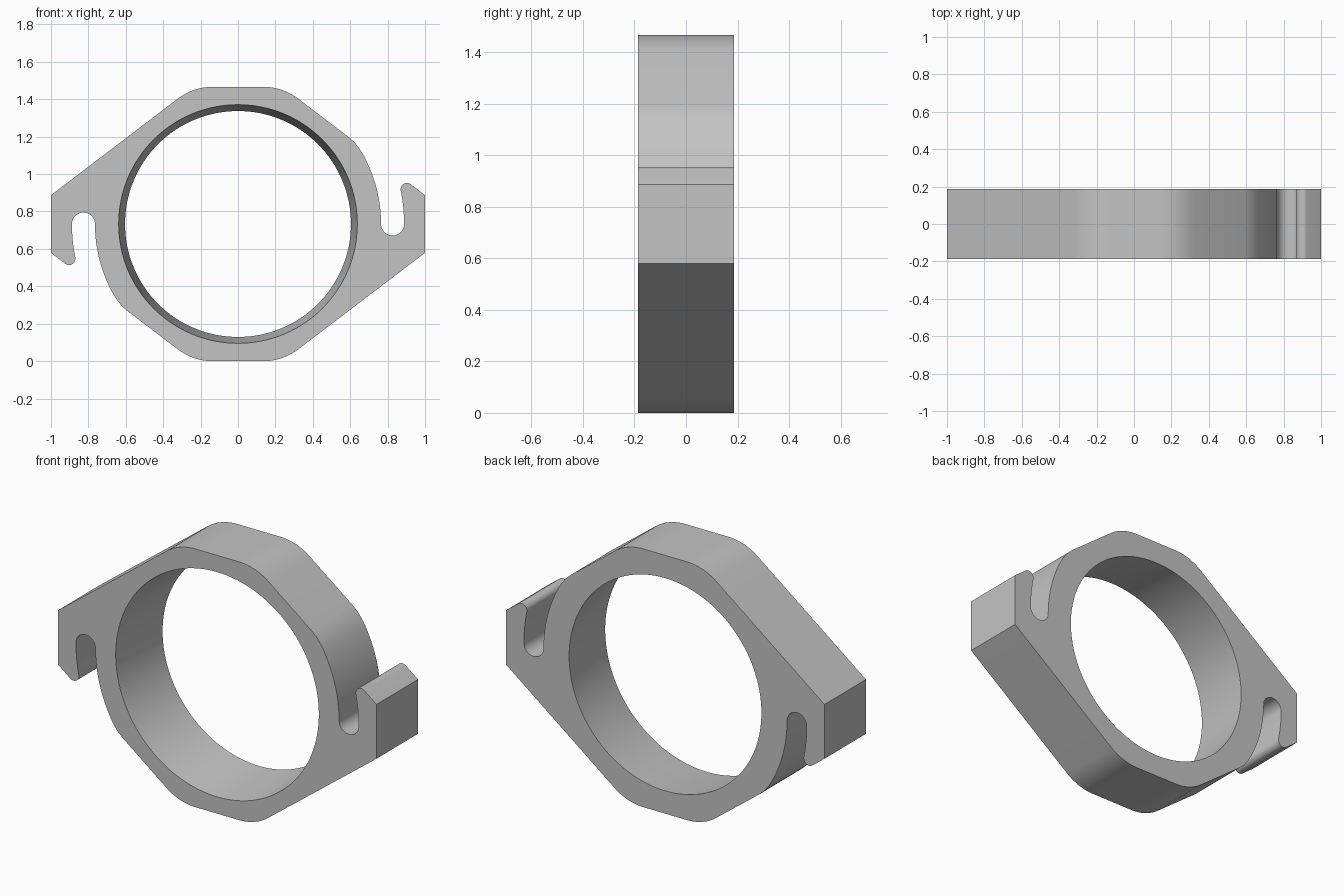
import bpy
import bmesh
from math import sin, cos, radians, tau

old = bpy.data.objects.get("Cube")
if old:
    bpy.data.objects.remove(old, do_unlink=True)

CENTRE_Z = 0.733
HALF_DEPTH = 0.186
FRONT_BORE, BACK_BORE = 0.638, 0.604
BORE_SIDES = 128
SLOPE = 52.8      # direction in which the slanted flats face
TIP = 11.6        # angle of the hook tip around the bore axis


def arc(cx, cz, r, start, end, steps, skip=0):
    """Points on a circle; skip=1 leaves out a start shared with the last curve."""
    angles = [radians(start + (end - start) * i / steps) for i in range(skip, steps + 1)]
    return [(cx + r * cos(a), cz + r * sin(a)) for a in angles]


# Right half of the outline, clockwise about the bore axis
tip_x, tip_z = 0.922 * cos(radians(TIP)), 0.922 * sin(radians(TIP))
half = arc(0.138, 0.433, 0.3, 90, SLOPE, 10)                # upper rounded corner
half += [(0.59, 0.466), (0.625, 0.435)]                     # short slanted flat
half += arc(0, 0, 0.765, 31, 0, 12)                         # body beside the slot
half += arc(0.8265, 0, 0.0615, 180, 360, 18, 1)             # slot bottom
half += arc(0, 0, 0.888, 0, TIP, 5, 1)                      # inner side of the hook
half += arc(tip_x, tip_z, 0.034, 180 + TIP, SLOPE, 12, 1)   # hook tip
half += [(1, 0.154), (1, -0.154)]                           # flat end
half += arc(0.138, -0.433, 0.3, -SLOPE, -90, 10)            # lower rounded corner

# The other half is the same shape turned half way round
outline = half + [(-x, -z) for x, z in half]


def add_loop(bm, points, y):
    verts = [bm.verts.new((x, y, z + CENTRE_Z)) for x, z in points]
    edges = [bm.edges.new((v, verts[i - 1])) for i, v in enumerate(verts)]
    return verts, edges


def join_loops(bm, a, b):
    for i in range(len(a)):
        bm.faces.new((a[i - 1], a[i], b[i], b[i - 1]))


bm = bmesh.new()
outer, bore = [], []
for y, radius in ((-HALF_DEPTH, FRONT_BORE), (HALF_DEPTH, BACK_BORE)):
    rim, rim_edges = add_loop(bm, outline, y)
    circle = arc(0, 0, radius, 0, 360, BORE_SIDES, 1)
    hole, hole_edges = add_loop(bm, circle, y)
    bmesh.ops.triangle_fill(bm, edges=rim_edges + hole_edges, use_beauty=True)
    outer.append(rim)
    bore.append(hole)

# Outer wall and tapered bore
join_loops(bm, *outer)
join_loops(bm, *bore)
bmesh.ops.recalc_face_normals(bm, faces=bm.faces)

mesh = bpy.data.meshes.new("hooked_ring_bracket")
bm.to_mesh(mesh)
bm.free()
bracket = bpy.data.objects.new("hooked_ring_bracket", mesh)
bpy.context.collection.objects.link(bracket)

# Plain grey material
grey = bpy.data.materials.new("plain_grey")
grey.use_nodes = True
colour = (0.55, 0.55, 0.55, 1)
grey.diffuse_color = colour
grey.node_tree.nodes["Principled BSDF"].inputs["Base Color"].default_value = colour
mesh.materials.append(grey)

# Smooth curves, sharp corners
bpy.ops.object.select_all(action='DESELECT')
bracket.select_set(True)
bpy.context.view_layer.objects.active = bracket
bpy.ops.object.shade_smooth_by_angle(angle=radians(30))
